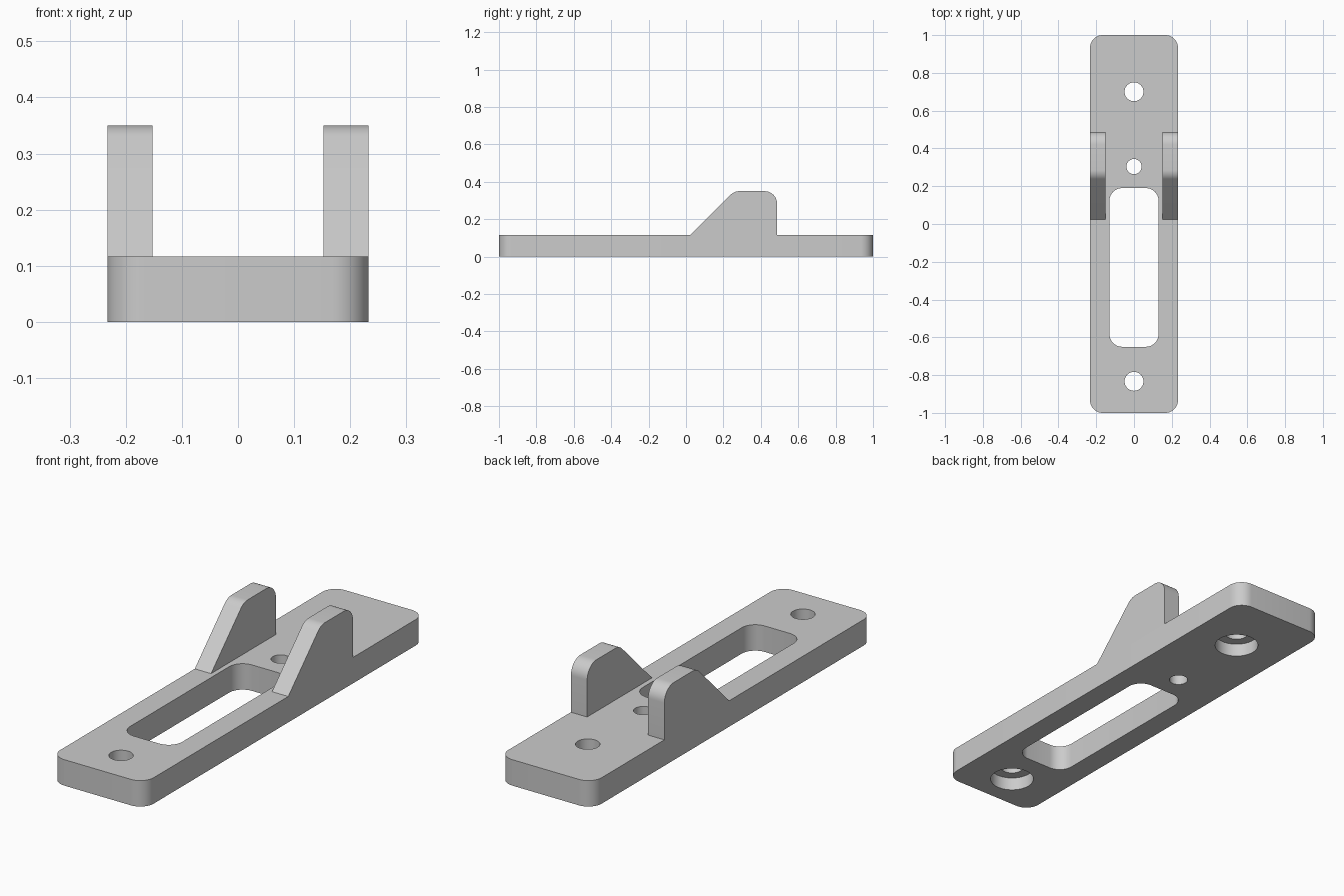
import bpy
import bmesh
from math import cos, sin, pi, radians
from mathutils import Vector

cube = bpy.data.objects.get("Cube")
if cube:
    bpy.data.objects.remove(cube)

HALF_W, HALF_L, THICK, TOP = 0.233, 1.0, 0.117, 0.35
FILLET = 0.067

grey = bpy.data.materials.new("plain grey")
grey.use_nodes = True
grey.diffuse_color = (0.6, 0.6, 0.6, 1)
grey.node_tree.nodes["Principled BSDF"].inputs["Base Color"].default_value = (0.6, 0.6, 0.6, 1)


def rounded(corners, steps=10):
    """Fillet a counter-clockwise outline of (a, b, radius) corners."""
    pts = []
    for i, (a, b, r) in enumerate(corners):
        p = Vector((a, b))
        if r == 0:
            pts.append(p)
            continue
        u = (Vector(corners[i - 1][:2]) - p).normalized()
        v = (Vector(corners[(i + 1) % len(corners)][:2]) - p).normalized()
        half = u.angle(v) / 2
        centre = p + (u + v).normalized() * (r / sin(half))
        start = p + u * (r * cos(half) / sin(half)) - centre
        sweep = pi - 2 * half
        for k in range(steps + 1):
            t = sweep * k / steps
            pts.append(centre + Vector((start.x * cos(t) - start.y * sin(t),
                                        start.x * sin(t) + start.y * cos(t))))
    return pts


def rectangle(x, y0, y1, r):
    return rounded([(-x, y0, r), (x, y0, r), (x, y1, r), (-x, y1, r)])


def circle(y, r, n=48):
    return [Vector((r * cos(2 * pi * k / n), y + r * sin(2 * pi * k / n))) for k in range(n)]


def prism(name, outline, lo, hi, along_x=False):
    """Extrude an outline along z, or a (y, z) outline along x."""
    bm = bmesh.new()
    verts = [bm.verts.new((lo, p.x, p.y) if along_x else (p.x, p.y, lo)) for p in outline]
    face = bm.faces.new(verts)
    new = bmesh.ops.extrude_face_region(bm, geom=[face])["geom"]
    shift = Vector((hi - lo, 0, 0)) if along_x else Vector((0, 0, hi - lo))
    bmesh.ops.translate(bm, vec=shift, verts=[g for g in new if isinstance(g, bmesh.types.BMVert)])
    bmesh.ops.recalc_face_normals(bm, faces=bm.faces)
    mesh = bpy.data.meshes.new(name)
    bm.to_mesh(mesh)
    bm.free()
    mesh.materials.append(grey)
    obj = bpy.data.objects.new(name, mesh)
    bpy.context.collection.objects.link(obj)
    return obj


def activate(obj):
    bpy.ops.object.select_all(action='DESELECT')
    obj.select_set(True)
    bpy.context.view_layer.objects.active = obj


def cut(target, outline, lo, hi):
    cutter = prism("cutter", outline, lo, hi)
    cutter.hide_render = True
    mod = target.modifiers.new("cut", 'BOOLEAN')
    mod.operation, mod.solver, mod.object = 'DIFFERENCE', 'EXACT', cutter
    activate(target)
    bpy.ops.object.modifier_apply(modifier=mod.name)
    bpy.data.objects.remove(cutter)


# Base plate with long slot
plate = prism("base_plate", rectangle(HALF_W, -HALF_L, HALF_L, FILLET), 0, THICK)
cut(plate, rectangle(0.13, -0.65, 0.19, FILLET), -0.1, 0.3)

# Screw holes, counterbored from below, and the small plain hole
for y in (0.7, -0.833):
    cut(plate, circle(y, 0.05), -0.1, 0.3)
    cut(plate, circle(y, 0.094), -0.1, 0.06)
cut(plate, circle(0.304, 0.04), -0.1, 0.3)

# Upright side lugs with sloped fronts
rise = TOP - THICK
profile = rounded([(0.025, THICK, 0), (0.487, THICK, 0),
                   (0.487, TOP, FILLET), (0.025 + rise, TOP, FILLET)])
lugs = [prism("left_lug", profile, 0.152, HALF_W, True),
        prism("right_lug", profile, -HALF_W, -0.152, True)]

for obj in [plate] + lugs:
    activate(obj)
    bpy.ops.object.shade_smooth_by_angle(angle=radians(30))
